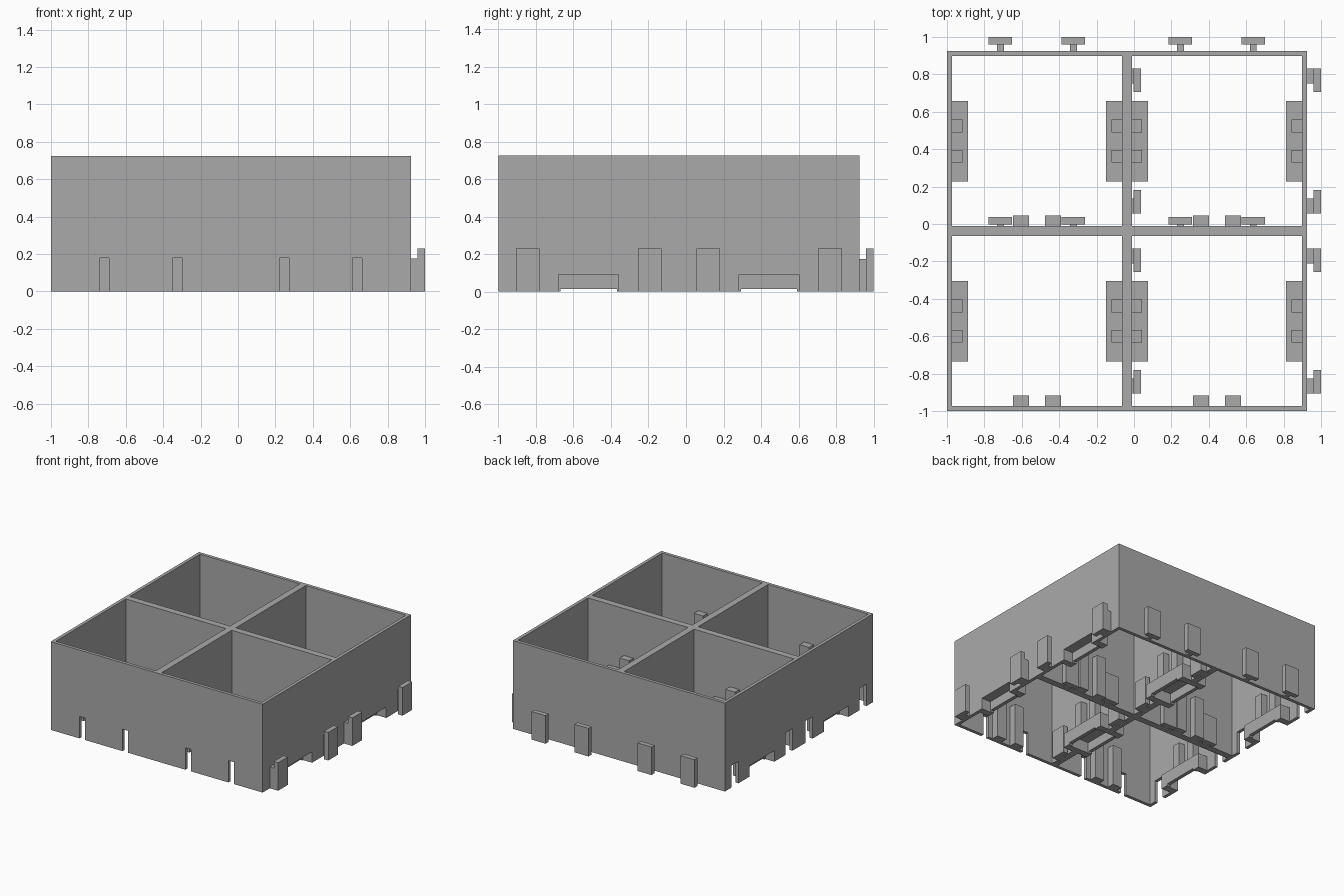
import bpy
import bmesh
from mathutils import Vector

old = bpy.data.objects.get("Cube")
if old:
    bpy.data.objects.remove(old, do_unlink=True)

grey = bpy.data.materials.new("plain grey")
grey.use_nodes = True
colour = (0.4, 0.4, 0.4, 1)
grey.diffuse_color = colour
grey.node_tree.nodes["Principled BSDF"].inputs["Base Color"].default_value = colour

SIZE, HEIGHT, WALL = 0.962, 0.725, 0.027
HALF = SIZE / 2
INNER = HALF - WALL
POST_H = 0.34          # guide posts
STEM_H, HEAD_H = 0.18, 0.23
X_CLIP, Y_CLIP = 0.195, 0.325   # clip offsets on the back and side walls


def finish(name, bm, origin):
    bmesh.ops.recalc_face_normals(bm, faces=bm.faces)
    mesh = bpy.data.meshes.new(name)
    bm.to_mesh(mesh)
    bm.free()
    mesh.materials.append(grey)
    obj = bpy.data.objects.new(name, mesh)
    obj.location = origin
    bpy.context.collection.objects.link(obj)


def box(bm, x, y, z):
    made = bmesh.ops.create_cube(bm, size=1)["verts"]
    for v in made:
        v.co = Vector(r[0] if c < 0 else r[1] for c, r in zip(v.co, (x, y, z)))


def wall(bm, axis, start, length, notches):
    """Upright wall whose lower edge is cut by (from, to, height) notches."""
    outline = [(-length, 0)]
    for a, b, h in sorted(notches):
        outline += [(a, 0), (a, h), (b, h), (b, 0)]
    outline += [(length, 0), (length, HEIGHT), (-length, HEIGHT)]
    place = (lambda u, z: (u, start, z)) if axis == "x" else (lambda u, z: (start, u, z))
    face = bm.faces.new([bm.verts.new(place(u, z)) for u, z in outline])
    made = bmesh.ops.extrude_face_region(bm, geom=[face])["geom"]
    shift = Vector((0, WALL, 0) if axis == "x" else (WALL, 0, 0))
    bmesh.ops.translate(bm, vec=shift, verts=[g for g in made if isinstance(g, bmesh.types.BMVert)])


def build_module(label, origin):
    # Four walls: slots in front and left, wide openings in both sides
    opening = (-0.16, 0.16, 0.09)
    slots = [(s * X_CLIP - 0.025, s * X_CLIP + 0.025, STEM_H) for s in (-1, 1)]
    side_slots = [(-0.395, -0.305, STEM_H), (0.305, 0.395, STEM_H)]
    bm = bmesh.new()
    wall(bm, "x", -HALF, HALF, slots)
    wall(bm, "x", INNER, HALF, [])
    wall(bm, "y", -HALF, INNER, side_slots + [opening])
    wall(bm, "y", INNER, INNER, [opening])
    finish(label + " walls", bm, origin)

    # Hollow hoods behind the side openings, with posts rising from them
    bm = bmesh.new()
    for s in (-1, 1):
        def across(a, b):
            return sorted((s * (INNER - a), s * (INNER - b)))
        box(bm, across(0, 0.085), (-0.215, 0.215), (0.09, 0.12))
        box(bm, across(0.055, 0.085), (-0.15, 0.15), (0.015, 0.09))
        for e in (-1, 1):
            box(bm, across(0, 0.055), sorted((e * 0.16, e * 0.215)), (0, 0.09))
            box(bm, across(0.055, 0.085), sorted((e * 0.15, e * 0.215)), (0, 0.09))
            box(bm, across(0, 0.055), sorted((e * 0.047, e * 0.115)), (0.12, POST_H))
    finish(label + " side hoods", bm, origin)

    # Pair of guide posts on the front wall
    bm = bmesh.new()
    for s in (-1, 1):
        box(bm, sorted((s * 0.043, s * 0.128)), (-INNER, -INNER + 0.057), (0, POST_H))
    finish(label + " front posts", bm, origin)

    # T-shaped clips on the back and right walls
    bm = bmesh.new()
    for s in (-1, 1):
        cx, cy = s * X_CLIP, s * Y_CLIP
        box(bm, (cx - 0.018, cx + 0.018), (HALF, HALF + 0.036), (0, STEM_H - 0.005))
        box(bm, (cx - 0.063, cx + 0.063), (HALF + 0.036, HALF + 0.076), (0, HEAD_H))
        box(bm, (HALF, HALF + 0.036), sorted((cy - s * 0.018, cy + s * 0.063)), (0, STEM_H - 0.005))
        box(bm, (HALF + 0.036, HALF + 0.076), (cy - 0.063, cy + 0.063), (0, HEAD_H))
    finish(label + " clips", bm, origin)


# Two by two grid of interlocking modules
for row, row_name in enumerate(("front", "back")):
    for col, col_name in enumerate(("right", "left")):
        centre = (-1 + HALF + col * SIZE, -1 + HALF + row * SIZE, 0)
        build_module(row_name + " " + col_name, centre)
